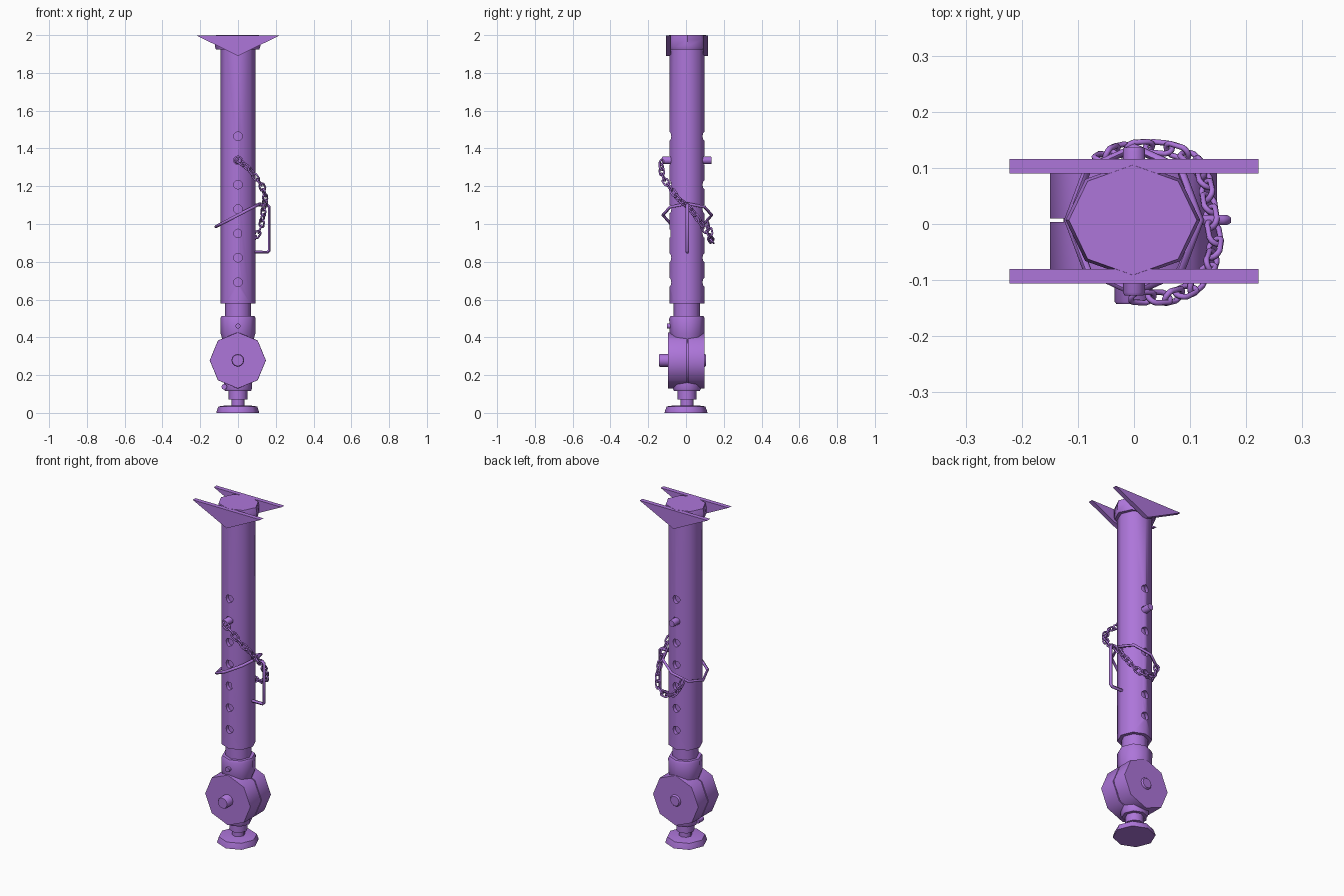
import bpy, bmesh, math
from mathutils import Vector, Matrix

if "Cube" in bpy.data.objects:
    bpy.data.objects.remove(bpy.data.objects["Cube"])

purple = bpy.data.materials.new("purple_paint")
purple.diffuse_color = (0.42, 0.18, 0.70, 1)
purple.use_nodes = True
purple.node_tree.nodes["Principled BSDF"].inputs["Base Color"].default_value = purple.diffuse_color
CY = 0.005  # depth of the main axis


def link(name, mesh, angle=50):
    ob = bpy.data.objects.new(name, mesh)
    bpy.context.collection.objects.link(ob)
    mesh.materials.append(purple)
    if angle:
        smooth(ob, angle)
    return ob


def smooth(ob, angle=50):
    bpy.ops.object.select_all(action='DESELECT')
    ob.select_set(True)
    bpy.context.view_layer.objects.active = ob
    bpy.ops.object.shade_smooth_by_angle(angle=math.radians(angle))


def lathe(name, profile, sides=8, closed=False, mat=Matrix(), angle=50):
    """Turn a (radius, height) profile round z; closed joins the profile into a ring."""
    bm = bmesh.new()
    rings = [[bm.verts.new((r * math.cos(2 * math.pi * i / sides),
                            r * math.sin(2 * math.pi * i / sides), z))
              for i in range(sides)] for r, z in profile]
    pairs = list(zip(rings, rings[1:]))
    if closed:
        pairs.append((rings[-1], rings[0]))
    else:
        bm.faces.new(rings[0])
        bm.faces.new(rings[-1])
    for a, b in pairs:
        for i in range(sides):
            j = (i + 1) % sides
            bm.faces.new((a[i], a[j], b[j], b[i]))
    bmesh.ops.recalc_face_normals(bm, faces=bm.faces)
    bm.transform(mat)
    me = bpy.data.meshes.new(name)
    bm.to_mesh(me)
    bm.free()
    return link(name, me, angle)


def along_y(x, z):
    """Lathe matrix: profile height becomes y."""
    return Matrix.Translation((x, 0, z)) @ Matrix.Rotation(-math.pi / 2, 4, 'X')


def on_axis():
    return Matrix.Translation((0, CY, 0))


def wire(name, points, radius, cyclic=False):
    cu = bpy.data.curves.new(name, 'CURVE')
    cu.dimensions = '3D'
    cu.bevel_depth = radius
    cu.bevel_resolution = 1
    cu.use_fill_caps = True
    sp = cu.splines.new('POLY')
    sp.points.add(len(points) - 1)
    for p, co in zip(sp.points, points):
        p.co = (*co, 1)
    sp.use_cyclic_u = cyclic
    cu.materials.append(purple)
    ob = bpy.data.objects.new(name, cu)
    bpy.context.collection.objects.link(ob)
    bpy.ops.object.select_all(action='DESELECT')
    ob.select_set(True)
    bpy.context.view_layer.objects.active = ob
    bpy.ops.object.convert(target='MESH')
    smooth(bpy.context.object, 60)


# Outer tube, hollow, with a row of adjustment holes front to back
tube = lathe("outer_tube", [(0.0925, 0.58), (0.0925, 1.94), (0.072, 1.94), (0.072, 0.58)],
             closed=True, mat=on_axis())
for z in (1.465, 1.337, 1.208, 1.079, 0.95, 0.821, 0.692):
    cutter = lathe("hole_cutter", [(0.023, -0.2), (0.023, 0.2)], 12, mat=along_y(0, z))
    cutter.hide_render = True
    mod = tube.modifiers.new("hole", 'BOOLEAN')
    mod.object = cutter
    mod.solver = 'EXACT'
    smooth(tube)
    bpy.ops.object.modifier_apply(modifier=mod.name)
    bpy.data.objects.remove(cutter)
smooth(tube)

# Inner tube and the socket beneath it
lathe("inner_tube", [(0.070, 0.42), (0.070, 1.60)], mat=on_axis())
lathe("socket", [(0.074, 0.36), (0.092, 0.42), (0.094, 0.50), (0.088, 0.512)], mat=on_axis())
lathe("socket_bolt", [(0.014, -0.10), (0.014, 0.0)], mat=along_y(0, 0.46))

# Head: octagonal cap between two triangular cradle plates
cap = Matrix.Translation((-0.002, 0.007, 0)) @ Matrix.Diagonal((1, 0.86, 1, 1))
lathe("head_cap", [(0.115, 1.925), (0.120, 1.94), (0.120, 1.975), (0.114, 2.0)], mat=cap)
for name, y in (("front_cradle_plate", -0.106), ("back_cradle_plate", 0.090)):
    bm = bmesh.new()
    tri = [(-0.222, 1.999), (0.222, 1.999), (0, 1.89)]
    face = bm.faces.new([bm.verts.new((x, y, z)) for x, z in tri])
    ext = bmesh.ops.extrude_face_region(bm, geom=[face])
    bmesh.ops.translate(bm, vec=(0, 0.026, 0),
                        verts=[v for v in ext["geom"] if isinstance(v, bmesh.types.BMVert)])
    bmesh.ops.recalc_face_normals(bm, faces=bm.faces)
    me = bpy.data.meshes.new(name)
    bm.to_mesh(me)
    bm.free()
    link(name, me, 0)

# Knuckle drum in two halves, with its core and axle
hub = along_y(-0.001, 0.278)
lathe("front_drum_half", [(0.148, -0.094), (0.149, -0.088), (0.149, 0.004)], mat=hub)
lathe("back_drum_half", [(0.149, 0.010), (0.149, 0.092), (0.148, 0.098)], mat=hub)
lathe("drum_core", [(0.125, -0.05), (0.125, 0.06)], mat=hub)
lathe("axle", [(0.030, -0.143), (0.034, -0.138), (0.034, 0.100), (0.028, 0.107)], 12, mat=hub)

# Stepped ankle and foot
lathe("ankle", [(0.035, 0.03), (0.035, 0.07), (0.050, 0.07), (0.050, 0.115),
                (0.068, 0.115), (0.074, 0.128), (0.074, 0.16)], mat=on_axis())
lathe("ankle_nub", [(0.015, -0.045), (0.015, 0.0)], mat=along_y(-0.073, 0.138))
lathe("foot", [(0.113, 0), (0.112, 0.008), (0.103, 0.034), (0.060, 0.040)], mat=Matrix.Translation((-0.001, 0, 0)))

# Locking pin
lathe("locking_pin", [(0.017, -0.127), (0.020, -0.122), (0.020, 0.130), (0.018, 0.136)],
      12, mat=along_y(0, 1.337))

# Tilted wire ring and side handle
ring = []
for i in range(8):
    a = i * math.pi / 4
    x = 0.117 * math.cos(a)
    ring.append((x, 0.007 + 0.129 * math.sin(a), 1.047 + 0.52 * x))
wire("tilted_ring", ring, 0.008, True)
wire("side_handle", [(0.08, 0.007, 1.10), (0.156, 0.007, 1.10), (0.166, 0.007, 1.09),
                     (0.166, 0.007, 0.861), (0.156, 0.007, 0.851), (0.08, 0.007, 0.851)], 0.009)

# Chain: one stretched torus repeated along a path, alternate links turned
path = [Vector(p) for p in (
    (0, -0.13, 1.337), (0.055, -0.132, 1.297), (0.095, -0.122, 1.245), (0.13, -0.09, 1.20),
    (0.147, -0.04, 1.13), (0.138, 0.01, 1.095), (0.132, 0.05, 1.045), (0.124, 0.09, 0.99),
    (0.10, 0.122, 0.935), (0.05, 0.138, 0.905), (0, 0.137, 0.91), (-0.04, 0.127, 0.95),
    (-0.06, 0.115, 1.01))]


def point_at(d):
    for a, b in zip(path, path[1:]):
        n = (b - a).length
        if d <= n:
            return a.lerp(b, d / n)
        d -= n
    return path[-1].copy()


bm = bmesh.new()
major, minor, stretch = 0.014, 0.0052, 0.010
rows = []
for i in range(12):
    a = 2 * math.pi * (i + 0.5) / 12
    rows.append([])
    for j in range(6):
        b = 2 * math.pi * j / 6
        r = major + minor * math.cos(b)
        x = r * math.cos(a) + math.copysign(stretch, math.cos(a))
        rows[-1].append(bm.verts.new((x, r * math.sin(a), minor * math.sin(b))))
for i in range(12):
    for j in range(6):
        k, m = (i + 1) % 12, (j + 1) % 6
        bm.faces.new((rows[i][j], rows[k][j], rows[k][m], rows[i][m]))
bmesh.ops.recalc_face_normals(bm, faces=bm.faces)
link_mesh = bpy.data.meshes.new("chain_link")
bm.to_mesh(link_mesh)
bm.free()
link_mesh.materials.append(purple)
link_mesh.shade_smooth()

total = sum((b - a).length for a, b in zip(path, path[1:]))
count = round(total / 0.038)
for i in range(count):
    p, q = point_at(total * i / count), point_at(total * (i + 1) / count)
    ob = bpy.data.objects.new("chain_link", link_mesh)
    bpy.context.collection.objects.link(ob)
    turn = (q - p).to_track_quat('X', 'Z').to_matrix().to_4x4()
    ob.matrix_world = (Matrix.Translation((p + q) / 2) @ turn
                       @ Matrix.Rotation(math.pi / 4 + (i % 2) * math.pi / 2, 4, 'X'))
